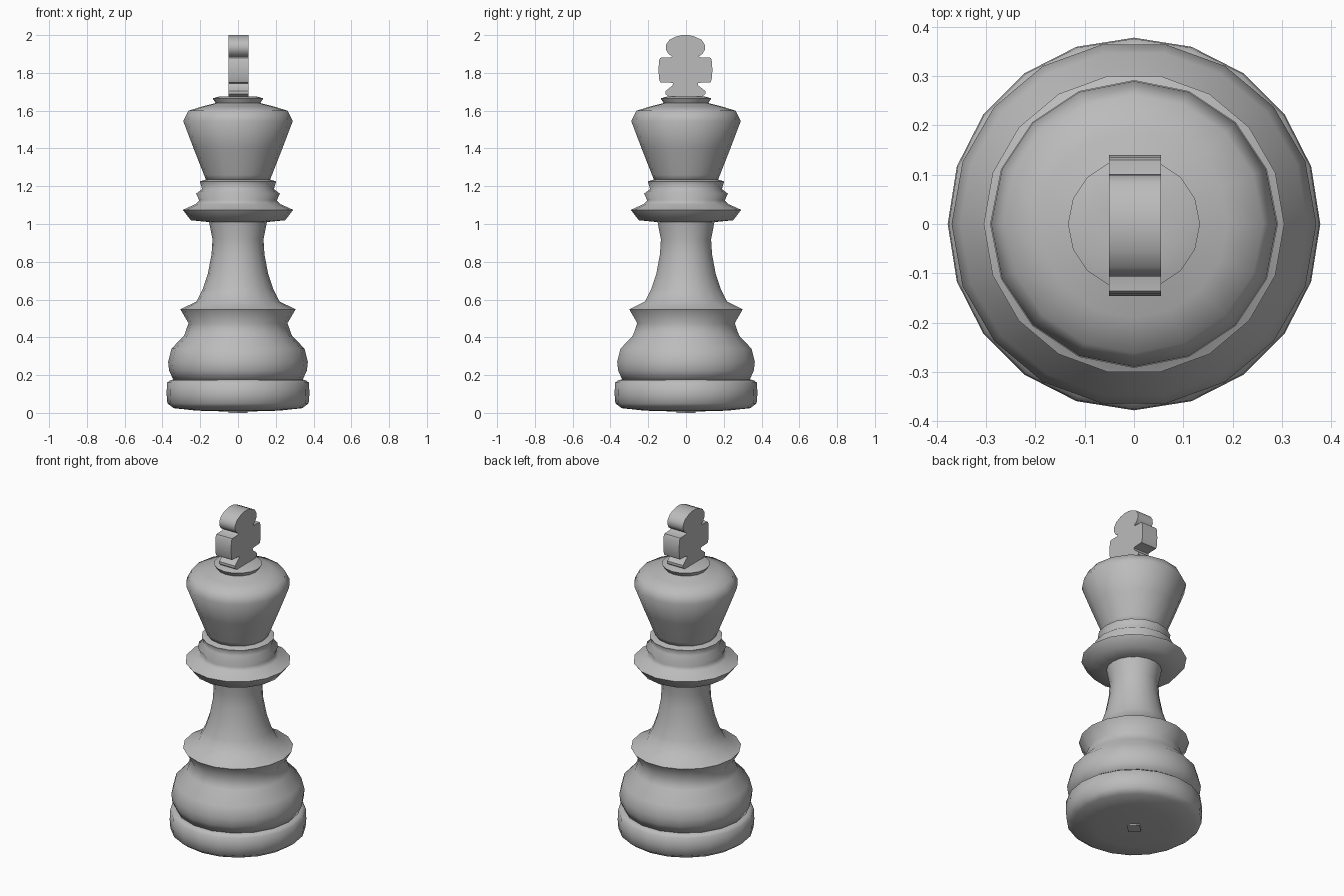
import bpy, bmesh, math

if "Cube" in bpy.data.objects:
    bpy.data.objects.remove(bpy.data.objects["Cube"])

mat = bpy.data.materials.new("grey")
mat.diffuse_color = (0.5, 0.5, 0.5, 1)
mat.use_nodes = True
mat.node_tree.nodes["Principled BSDF"].inputs["Base Color"].default_value = mat.diffuse_color


def finish(name, bm, angle):
    bmesh.ops.recalc_face_normals(bm, faces=bm.faces)
    me = bpy.data.meshes.new(name)
    bm.to_mesh(me)
    bm.free()
    me.materials.append(mat)
    ob = bpy.data.objects.new(name, me)
    bpy.context.collection.objects.link(ob)
    bpy.ops.object.select_all(action='DESELECT')
    ob.select_set(True)
    bpy.context.view_layer.objects.active = ob
    bpy.ops.object.shade_smooth_by_angle(angle=math.radians(angle))
    return ob


def lathe(name, profile, sides, angle=80, turn=0.0):
    """Closed turned solid from (radius, height) points, bottom to top."""
    bm = bmesh.new()
    rings = []
    for r, z in profile:
        rings.append([bm.verts.new((r * math.cos(turn + math.tau * i / sides),
                                    r * math.sin(turn + math.tau * i / sides), z))
                      for i in range(sides)])
    for a, b in zip(rings, rings[1:]):
        for i in range(sides):
            j = (i + 1) % sides
            bm.faces.new((a[i], a[j], b[j], b[i]))
    bm.faces.new(rings[0][::-1])
    bm.faces.new(rings[-1])
    return finish(name, bm, angle)


# Foot disc with rounded lower rim, and small diamond pad beneath
lathe("foot", [(.08, .008), (.22, .012), (.34, .025), (.374, .05), (.378, .1),
               (.376, .16), (.355, .175), (.3, .178)], 20)
lathe("foot_pad", [(.05, 0), (.05, .012)], 4, 30)

# Bell-shaped base and waisted stem
lathe("bell_and_stem", [(.34, .17), (.365, .225), (.37, .27), (.352, .34), (.285, .41),
                        (.262, .475), (.305, .548), (.22, .59), (.185, .66), (.16, .735),
                        (.14, .84), (.135, .92), (.155, 1.02)], 18)

# Stepped collar
lathe("collar", [(.15, 1.01), (.25, 1.02), (.292, 1.075), (.225, 1.105), (.205, 1.125),
                 (.222, 1.16), (.19, 1.185), (.202, 1.225), (.165, 1.237)], 16)

# Flared head with domed top and knob
lathe("head", [(.165, 1.225), (.18, 1.26), (.235, 1.4), (.29, 1.545), (.262, 1.6),
               (.19, 1.622), (.118, 1.64), (.134, 1.665), (.1, 1.675), (.05, 1.676)], 16)

# Cross finial: half outline (y, z), mirrored and extruded along x
half = [(.085, 1.672), (.106, 1.688), (.106, 1.703), (.085, 1.72), (.068, 1.733),
        (.066, 1.745), (.08, 1.748), (.133, 1.75), (.139, 1.765), (.143, 1.815),
        (.139, 1.868), (.133, 1.88), (.08, 1.882), (.07, 1.888), (.09, 1.9),
        (.104, 1.925), (.102, 1.95), (.085, 1.975), (.05, 1.992), (.018, 2.0)]
outline = half + [(-y, z) for y, z in reversed(half)]
bm = bmesh.new()
face = bm.faces.new([bm.verts.new((-.051, y - .003, z)) for y, z in outline])
ext = bmesh.ops.extrude_face_region(bm, geom=[face], use_keep_orig=True)
bmesh.ops.translate(bm, vec=(.106, 0, 0),
                    verts=[v for v in ext["geom"] if isinstance(v, bmesh.types.BMVert)])
finish("cross_finial", bm, 45)
